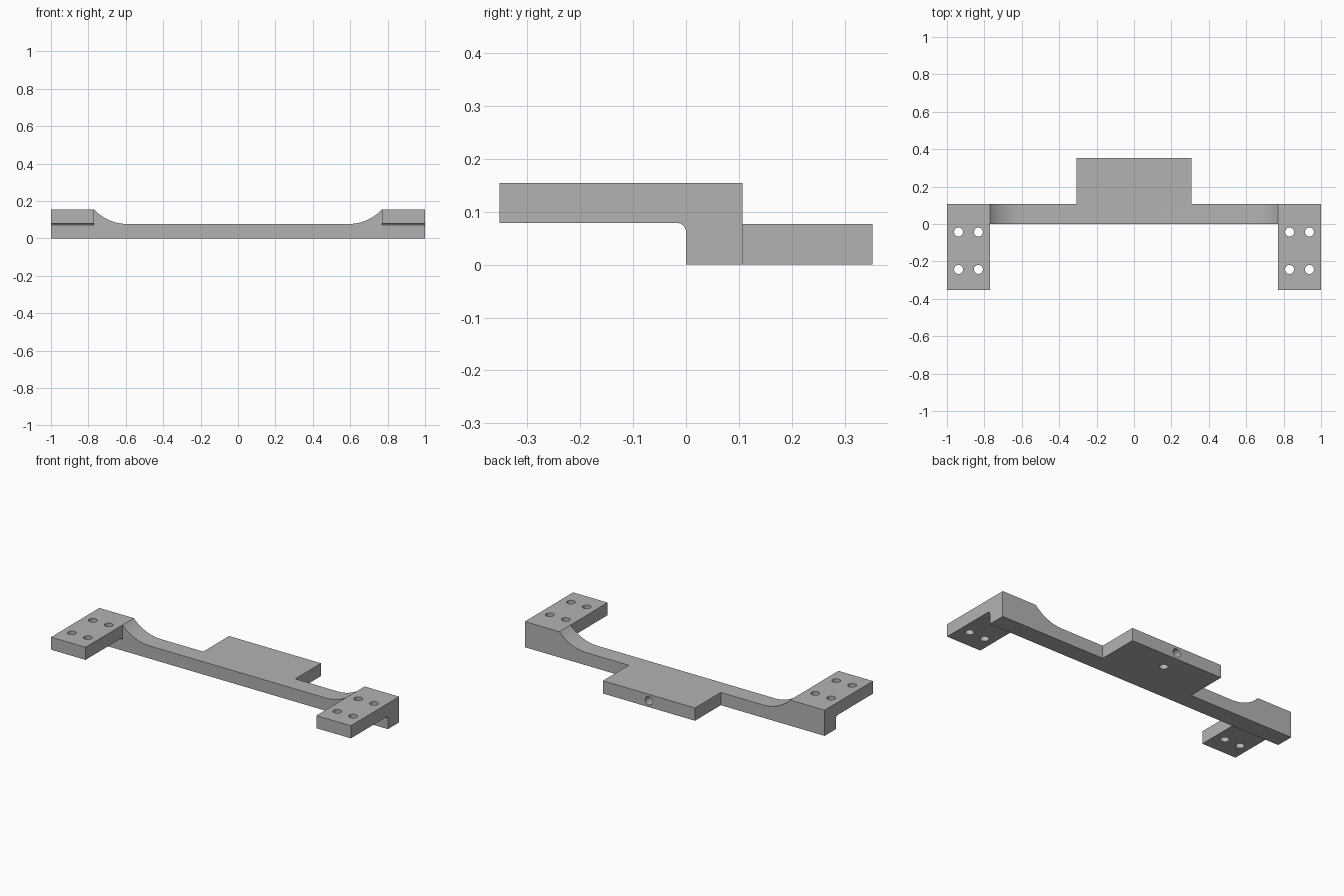
import bpy, bmesh, math
from mathutils import Matrix, Vector

if "Cube" in bpy.data.objects:
    bpy.data.objects.remove(bpy.data.objects["Cube"])

grey = bpy.data.materials.new("plain grey")
grey.diffuse_color = (0.45, 0.45, 0.45, 1)
grey.use_nodes = True
grey.node_tree.nodes["Principled BSDF"].inputs["Base Color"].default_value = grey.diffuse_color

W, D0, D1 = 1.0, -0.353, 0.107        # half width, front edge, beam back
TOP, LOW, EAR = 0.155, 0.077, 0.77    # ear top, beam top, inner ear edge


def add(name, bm):
    bmesh.ops.recalc_face_normals(bm, faces=bm.faces[:])
    me = bpy.data.meshes.new(name)
    bm.to_mesh(me)
    bm.free()
    me.materials.append(grey)
    ob = bpy.data.objects.new(name, me)
    bpy.context.collection.objects.link(ob)
    return ob


def prism(name, points, offset):
    """Extrude a closed outline of 3D points by an offset."""
    bm = bmesh.new()
    face = bm.faces.new([bm.verts.new(p) for p in points])
    ext = bmesh.ops.extrude_face_region(bm, geom=[face])
    verts = [v for v in ext["geom"] if isinstance(v, bmesh.types.BMVert)]
    bmesh.ops.translate(bm, verts=verts, vec=Vector(offset))
    return add(name, bm)


def drill(name, centre, radius, depth, along_y=False):
    bm = bmesh.new()
    m = Matrix.Translation(centre)
    if along_y:
        m = m @ Matrix.Rotation(math.pi / 2, 4, 'X')
    bmesh.ops.create_cone(bm, cap_ends=True, segments=32, radius1=radius,
                          radius2=radius, depth=depth, matrix=m)
    return add(name, bm)


def combine(body, tool, operation):
    mod = body.modifiers.new(operation.title(), 'BOOLEAN')
    mod.operation, mod.solver, mod.object = operation, 'EXACT', tool
    bpy.context.view_layer.objects.active = body
    bpy.ops.object.modifier_apply(modifier=mod.name)
    bpy.data.objects.remove(tool)


# Beam with an upward sweep at each end
run, rise = 0.18, TOP - LOW
R = (run ** 2 + rise ** 2) / (2 * rise)
end = math.asin(run / R)
sweep = [(EAR - run + R * math.sin(end * i / 16),
          LOW + R * (1 - math.cos(end * i / 16))) for i in range(17)]
outline = [(-EAR, 0), (EAR, 0)] + sweep[::-1] + [(-x, z) for x, z in sweep]
bracket = prism("bracket", [(x, 0, z) for x, z in outline], (0, D1, 0))

# Ears: overhanging plates with a filleted inner corner
r, under = 0.017, 0.079
fillet = [(-r + r * math.sin(a), under - r + r * math.cos(a))
          for a in (math.pi / 2 * i / 8 for i in range(9))]
section = [(D0, TOP), (D0, under)] + fillet + [(0, 0), (D1, 0), (D1, TOP)]
for side in (-1, 1):
    ear = prism("ear", [(side * EAR, y, z) for y, z in section],
                (side * (W - EAR), 0, 0))
    combine(bracket, ear, 'UNION')

# Rear tab
T = 0.307
tab = prism("tab", [(-T, D1, 0), (T, D1, 0), (T, D1, LOW), (-T, D1, LOW)],
            (0, -D0 - D1, 0))
combine(bracket, tab, 'UNION')

# Four through holes in each ear
for x in (-0.938, -0.832, 0.832, 0.938):
    for y in (-0.043, -0.243):
        combine(bracket, drill("ear_hole", (x, y, 0.117), 0.024, 0.2), 'DIFFERENCE')

# Blind holes in the back and underside of the tab
combine(bracket, drill("back_hole", (0, 0.353, 0.0385), 0.025, 0.22, True), 'DIFFERENCE')
combine(bracket, drill("under_hole", (0, 0.245, 0), 0.0235, 0.077), 'DIFFERENCE')

# Smooth curves, crisp edges
bpy.ops.object.select_all(action='DESELECT')
bracket.select_set(True)
bpy.context.view_layer.objects.active = bracket
bpy.ops.object.shade_smooth_by_angle(angle=math.radians(30))
